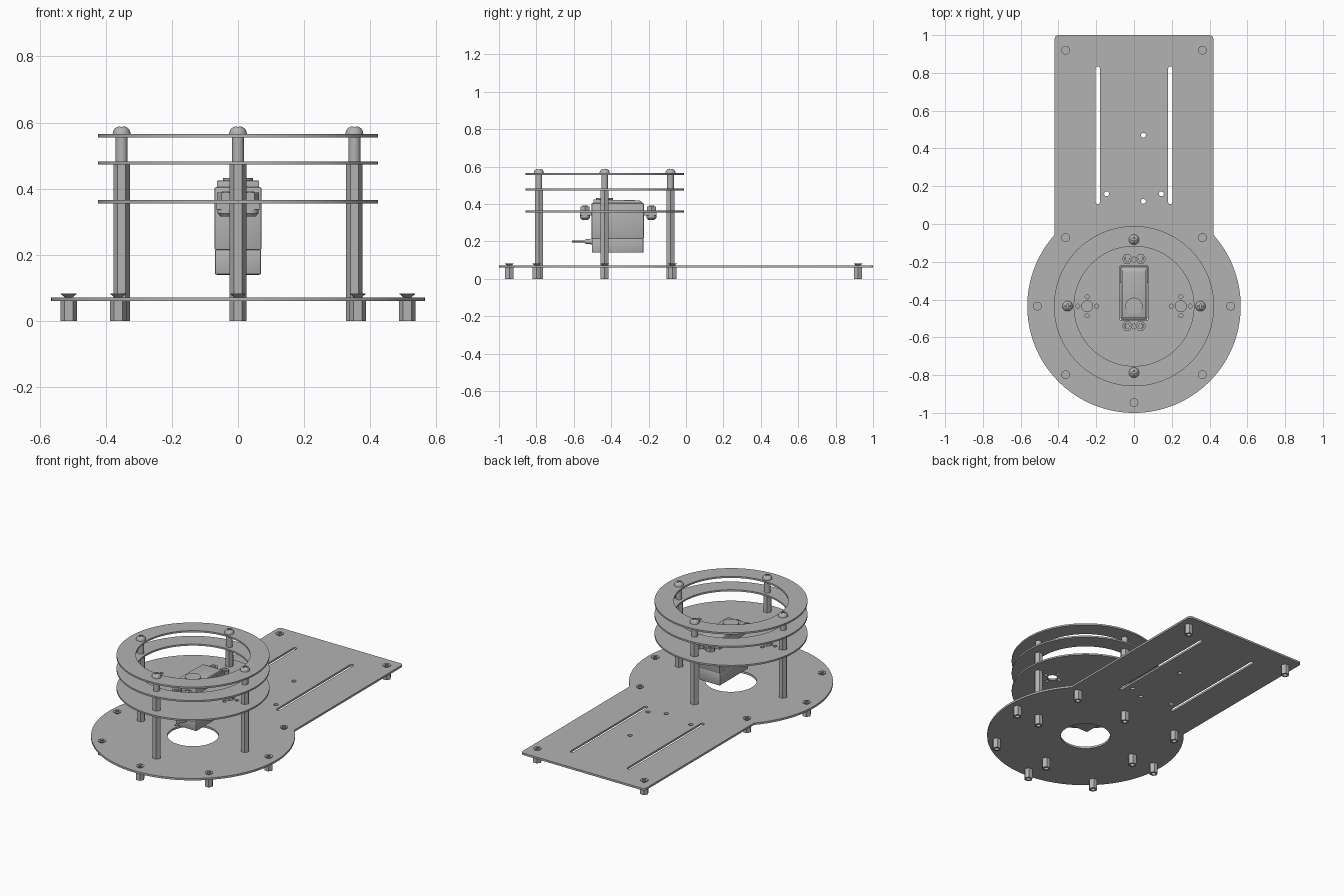
import bpy, bmesh, math
from mathutils import Matrix, Vector

cube = bpy.data.objects.get("Cube")
if cube:
    bpy.data.objects.remove(cube, do_unlink=True)

grey = bpy.data.materials.new("metal grey")
grey.use_nodes = True
GREY = (0.45, 0.45, 0.45, 1)
grey.diffuse_color = GREY
grey.node_tree.nodes["Principled BSDF"].inputs["Base Color"].default_value = GREY

CY = -0.435          # shared centre of the round plates
PLATE_Z = (0.06, 0.072)
DISC_Z = (0.356, 0.366)
RING_Z = (0.473, 0.483)
TOP_Z = (0.555, 0.565)


def link(name, mesh, loc=(0, 0, 0), smooth=True):
    ob = bpy.data.objects.new(name, mesh)
    ob.location = loc
    bpy.context.scene.collection.objects.link(ob)
    if not mesh.materials:
        mesh.materials.append(grey)
    if smooth:
        bpy.ops.object.select_all(action='DESELECT')
        ob.select_set(True)
        bpy.context.view_layer.objects.active = ob
        bpy.ops.object.shade_smooth_by_angle(angle=math.radians(30))
    return ob


def arc(x, y, r, a=0, b=360, n=32):
    """Points on an arc; a full turn leaves out the repeated end point."""
    steps = n if abs(b - a) == 360 else n + 1
    return [(x + r * math.cos(math.radians(a + (b - a) * i / n)),
             y + r * math.sin(math.radians(a + (b - a) * i / n))) for i in range(steps)]


def slot(x, y0, y1, r):
    return arc(x, y1 - r, r, 0, 180, 8) + arc(x, y0 + r, r, 180, 360, 8)


def rect(x, y0, y1):
    return [(-x, y0), (x, y0), (x, y1), (-x, y1)]


def plate_mesh(name, loops, z0, z1):
    """Flat outline with holes, given thickness."""
    cu = bpy.data.curves.new(name, 'CURVE')
    cu.dimensions, cu.fill_mode = '2D', 'BOTH'
    cu.extrude = (z1 - z0) / 2
    for pts in loops:
        sp = cu.splines.new('POLY')
        sp.points.add(len(pts) - 1)
        for p, (x, y) in zip(sp.points, pts):
            p.co = (x, y, 0, 1)
        sp.use_cyclic_u = True
    tmp = bpy.data.objects.new(name, cu)
    bpy.context.scene.collection.objects.link(tmp)
    dg = bpy.context.evaluated_depsgraph_get()
    me = bpy.data.meshes.new_from_object(tmp.evaluated_get(dg))
    bpy.data.objects.remove(tmp, do_unlink=True)
    bm = bmesh.new()
    bm.from_mesh(me)
    bmesh.ops.remove_doubles(bm, verts=bm.verts, dist=1e-5)
    bmesh.ops.translate(bm, verts=bm.verts, vec=(0, 0, (z0 + z1) / 2))
    bmesh.ops.recalc_face_normals(bm, faces=bm.faces)
    bm.to_mesh(me)
    bm.free()
    me.name = name
    return me


def plate(name, loops, z):
    return link(name, plate_mesh(name, loops, *z))


def lathe(name, profile, n=24):
    """Spin (radius, z) points about z; ends close on the axis."""
    bm = bmesh.new()
    vs = [bm.verts.new((r, 0, z)) for r, z in profile]
    es = [bm.edges.new(p) for p in zip(vs, vs[1:])]
    bmesh.ops.spin(bm, geom=vs + es, axis=(0, 0, 1), cent=(0, 0, 0),
                   angle=math.tau, steps=n)
    bmesh.ops.remove_doubles(bm, verts=bm.verts, dist=1e-5)
    bmesh.ops.recalc_face_normals(bm, faces=bm.faces)
    me = bpy.data.meshes.new(name)
    bm.to_mesh(me)
    bm.free()
    return me


def cross_head(name, profile, depth):
    """Turned screw head with a cross recess in its top."""
    top = max(z for _, z in profile)
    head = link(name, lathe(name, profile), smooth=False)
    a, w = 0.015, 0.003
    shape = [(a, -w), (a, w), (w, w), (w, a), (-w, a), (-w, w),
             (-a, w), (-a, -w), (-w, -w), (-w, -a), (w, -a), (w, -w)]
    cutter = link("recess", plate_mesh("recess", [shape], top - depth, top + 0.01), smooth=False)
    mod = head.modifiers.new("recess", 'BOOLEAN')
    mod.operation, mod.object, mod.solver = 'DIFFERENCE', cutter, 'EXACT'
    dg = bpy.context.evaluated_depsgraph_get()
    me = bpy.data.meshes.new_from_object(head.evaluated_get(dg))
    for ob in (head, cutter):
        bpy.data.objects.remove(ob, do_unlink=True)
    return me


def side_solid(name, profile, half_width, bevel):
    """Extrude a (y, z) side profile across x with softened edges."""
    bm = bmesh.new()
    f = bm.faces.new([bm.verts.new((-half_width, y, z)) for y, z in profile])
    ext = bmesh.ops.extrude_face_region(bm, geom=[f])["geom"]
    bmesh.ops.translate(bm, vec=(2 * half_width, 0, 0),
                        verts=[v for v in ext if isinstance(v, bmesh.types.BMVert)])
    bmesh.ops.recalc_face_normals(bm, faces=bm.faces)
    bmesh.ops.bevel(bm, geom=bm.edges[:], offset=bevel, segments=2, profile=0.5, affect='EDGES')
    me = bpy.data.meshes.new(name)
    bm.to_mesh(me)
    bm.free()
    return link(name, me)


# Base plate: round front, straight tail, small blends where they meet
R, W, F = 0.565, 0.42, 0.03
dy = math.sqrt((R + F) ** 2 - (W + F) ** 2)
ang = math.degrees(math.atan2(dy, W + F))
outline = arc(0, CY, R, 180 - ang, 360 + ang, 96)
outline += arc(W + F, CY + dy, F, 180 + ang, 180, 6)
outline += arc(W - 0.02, 0.98, 0.02, 0, 90, 6) + arc(0.02 - W, 0.98, 0.02, 90, 180, 6)
outline += arc(-W - F, CY + dy, F, 0, -ang, 6)[:-1]
holes = [slot(s * 0.192, 0.105, 0.835, 0.011) for s in (-1, 1)]
holes += [arc(x, y, 0.013, n=16) for x, y in
          ((0.05, 0.47), (0.05, 0.12), (-0.145, 0.16), (0.145, 0.16))]
plate("base_plate", [outline, arc(0, CY, 0.142, n=64)] + holes, PLATE_Z)

# Upper rings
for name, z in (("middle_ring", RING_Z), ("top_ring", TOP_Z)):
    plate(name, [arc(0, CY, 0.424, n=96), arc(0, CY, 0.317, n=96)], z)

# Motor disc with body cut-out and horn hole patterns
loops = [arc(0, CY, 0.424, n=96), rect(0.073, -0.508, -0.222)]
for x in (-0.248, 0.248):
    loops.append(arc(x, CY, 0.029, n=24))
    loops += [arc(px, py, 0.011, n=12) for px, py in arc(x, CY, 0.05, n=4)]
loops += [arc(0, y, 0.013, n=16) for y in (-0.188, -0.542)]
plate("motor_disc", loops, DISC_Z)

# Hexagonal posts, spacers and domed screws holding the stack
hexagon = [arc(0, 0, 0.025, n=6), arc(0, 0, 0.013, n=16)]
foot = plate_mesh("foot", hexagon, 0, PLATE_Z[0])
lower = plate_mesh("lower_post", hexagon[:1], PLATE_Z[1], DISC_Z[0])
upper = plate_mesh("upper_post", hexagon[:1], DISC_Z[1], RING_Z[0])
spacer = plate_mesh("spacer", [arc(0, 0, 0.018)], RING_Z[1], TOP_Z[0])
dome = [(0, 0), (0.027, 0), (0.026, 0.008), (0.022, 0.016), (0.014, 0.022), (0, 0.025)]
dome_head = cross_head("dome_screw", dome, 0.012)
flat_head = cross_head("flat_screw", [(0, 0), (0.012, 0), (0.023, 0.009), (0.023, 0.011), (0, 0.011)], 0.006)

for i, (x, y) in enumerate(arc(0, CY, 0.352, n=4)):
    for me in (foot, lower, upper, spacer):
        link(f"{me.name}_{i + 1}", me, (x, y, 0))
    link(f"dome_screw_{i + 1}", dome_head, (x, y, TOP_Z[1]))

# Outer feet with flat screws
spots = [(0, -0.945)] + [(s * x, y) for s in (-1, 1) for x, y in
                         ((0.512, CY), (0.362, -0.072), (0.362, -0.798), (0.362, 0.92))]
for i, (x, y) in enumerate(spots):
    link(f"outer_foot_{i + 1}", foot, (x, y, 0))
    link(f"flat_screw_{i + 1}", flat_head, (x, y, PLATE_Z[1]))

# Motor: lower case, main case, stepped lid, output boss
side_solid("motor_lower_case", [(-0.503, 0.14), (-0.227, 0.14), (-0.227, 0.218), (-0.503, 0.218)], 0.07, 0.006)
side_solid("motor_case", [(-0.505, 0.215), (-0.225, 0.215), (-0.225, 0.405), (-0.505, 0.405)], 0.071, 0.005)
side_solid("motor_lid", [(-0.495, 0.39), (-0.23, 0.39), (-0.23, 0.407), (-0.25, 0.42), (-0.495, 0.425)], 0.064, 0.004)
plate("output_boss", [arc(0, CY, 0.045)], (0.41, 0.432))

# Motor mounting tabs with nuts above and screw heads below
nut = plate_mesh("tab_nut", [arc(0, 0, 0.028, n=6), arc(0, 0, 0.014, n=16)], DISC_Z[1], 0.388)
for side, y in (("front", -0.54), ("back", -0.185)):
    plate(f"{side}_tab", [rect(0.066, y - 0.027, y + 0.04 if side == "front" else y + 0.027)
                          if side == "front" else rect(0.066, y - 0.045, y + 0.027)], (0.338, DISC_Z[0]))
    for x in (-0.036, 0.036):
        link(f"{side}_tab_nut", nut, (x, y, 0))
        link(f"{side}_tab_bolt", lathe("tab_bolt", [(0, 0.316), (0.017, 0.316), (0.026, 0.326),
             (0.026, 0.338), (0.013, 0.338), (0.013, 0.392), (0, 0.392)]), (x, y, 0))

# Cable with its tapered sleeve, leaving the front of the motor
cable = lathe("cable", [(0, 0), (0.016, 0), (0.012, 0.035), (0.005, 0.045), (0.005, 0.11), (0, 0.11)], 12)
cable.transform(Matrix.Rotation(math.pi / 2, 4, 'X'))
link("motor_cable", cable, Vector((0, -0.5, 0.2)))
